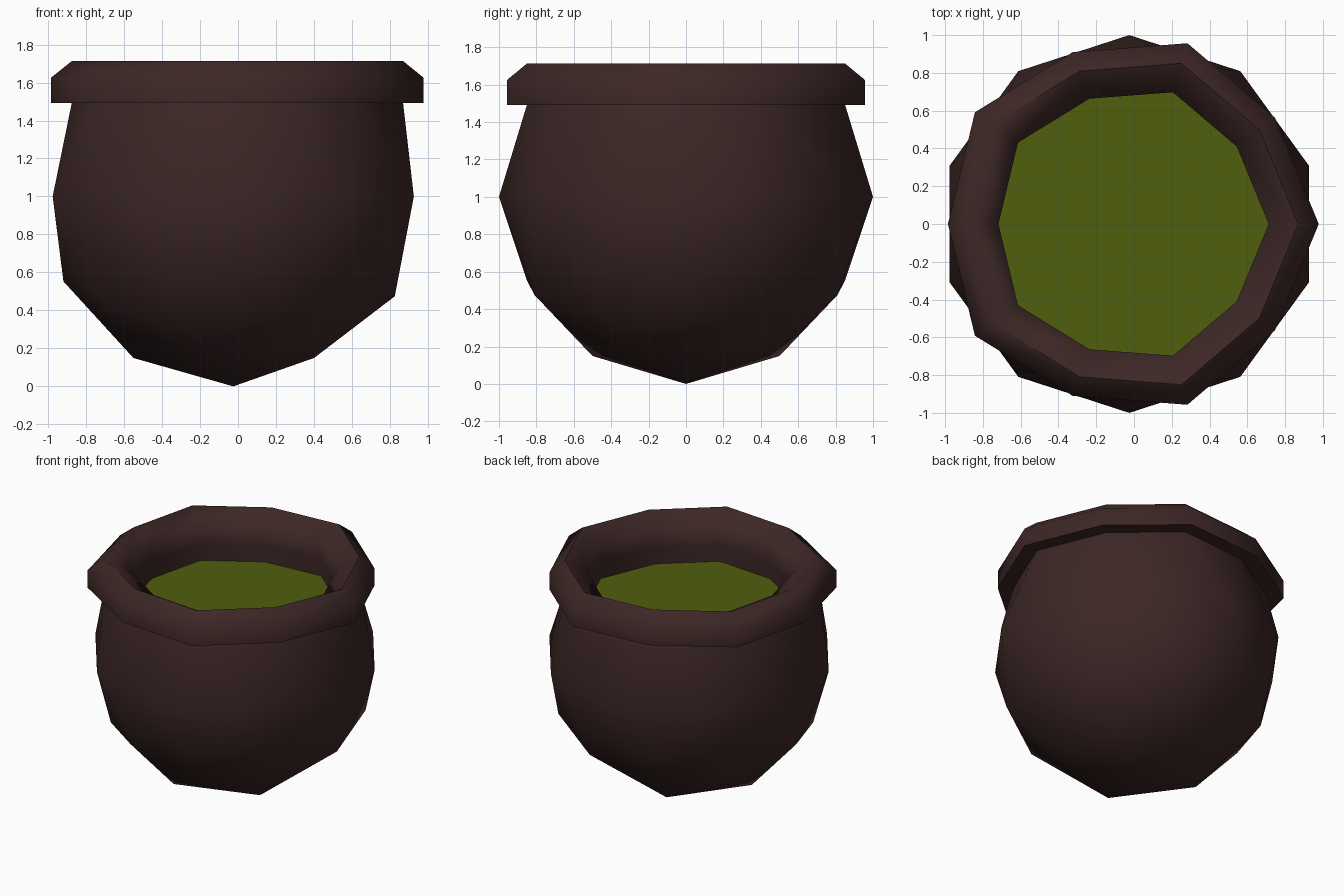
import bpy, bmesh, math

if "Cube" in bpy.data.objects:
    bpy.data.objects.remove(bpy.data.objects["Cube"])

def material(name, rgb):
    m = bpy.data.materials.new(name)
    m.diffuse_color = (*rgb, 1)
    m.use_nodes = True
    m.node_tree.nodes["Principled BSDF"].inputs["Base Color"].default_value = m.diffuse_color
    return m

brown = material("dark brown iron", (0.045, 0.020, 0.019))
green = material("murky green", (0.078, 0.112, 0.004))
OFF = -0.025        # sideways shift of the round body
RIM_Z = 1.492       # height where the body meets the rim

def finish(bm, name, mat, angle=None):
    me = bpy.data.meshes.new(name)
    bm.to_mesh(me)
    bm.free()
    ob = bpy.data.objects.new(name, me)
    bpy.context.collection.objects.link(ob)
    me.materials.append(mat)
    if angle:
        bpy.ops.object.select_all(action='DESELECT')
        ob.select_set(True)
        bpy.context.view_layer.objects.active = ob
        bpy.ops.object.shade_smooth_by_angle(angle=math.radians(angle))
    return ob

# Ten-sided opening of the body, alternating between two radii
def ring(scale):
    pts = []
    for i in range(10):
        a = math.radians(36 * i)
        r = 0.8944 if i % 2 == 0 else 0.8507
        pts.append(((r * math.cos(a) + OFF) * scale, r * math.sin(a) * scale))
    return pts

# Body: low-poly ball with its top cut away and the opening levelled
bm = bmesh.new()
bmesh.ops.create_icosphere(bm, subdivisions=2, radius=1)
bmesh.ops.delete(bm, geom=[v for v in bm.verts if v.co.z > 0.6], context='VERTS')
for v in bm.verts:
    v.co.x += OFF
    v.co.z = RIM_Z if v.co.z > 0.4 else v.co.z + 1
finish(bm, "pot_body", brown, 70)

# Rim: a profile of (scale, height) swept around the opening
profile = [(1.0, RIM_Z), (1.125, RIM_Z), (1.125, 1.625), (1.0, 1.713),
           (0.82, 1.625), (0.82, RIM_Z), (0.82, 1.36)]
bm = bmesh.new()
loops = [[bm.verts.new((x, y, z)) for x, y in ring(s)] for s, z in profile]
for a, b in zip(loops, loops[1:]):
    for i in range(10):
        j = (i + 1) % 10
        bm.faces.new((a[i], a[j], b[j], b[i]))
finish(bm, "pot_rim", brown, 70)

# Liquid surface
bm = bmesh.new()
bm.faces.new([bm.verts.new((x, y, 1.37)) for x, y in ring(0.82)])
finish(bm, "liquid", green)
